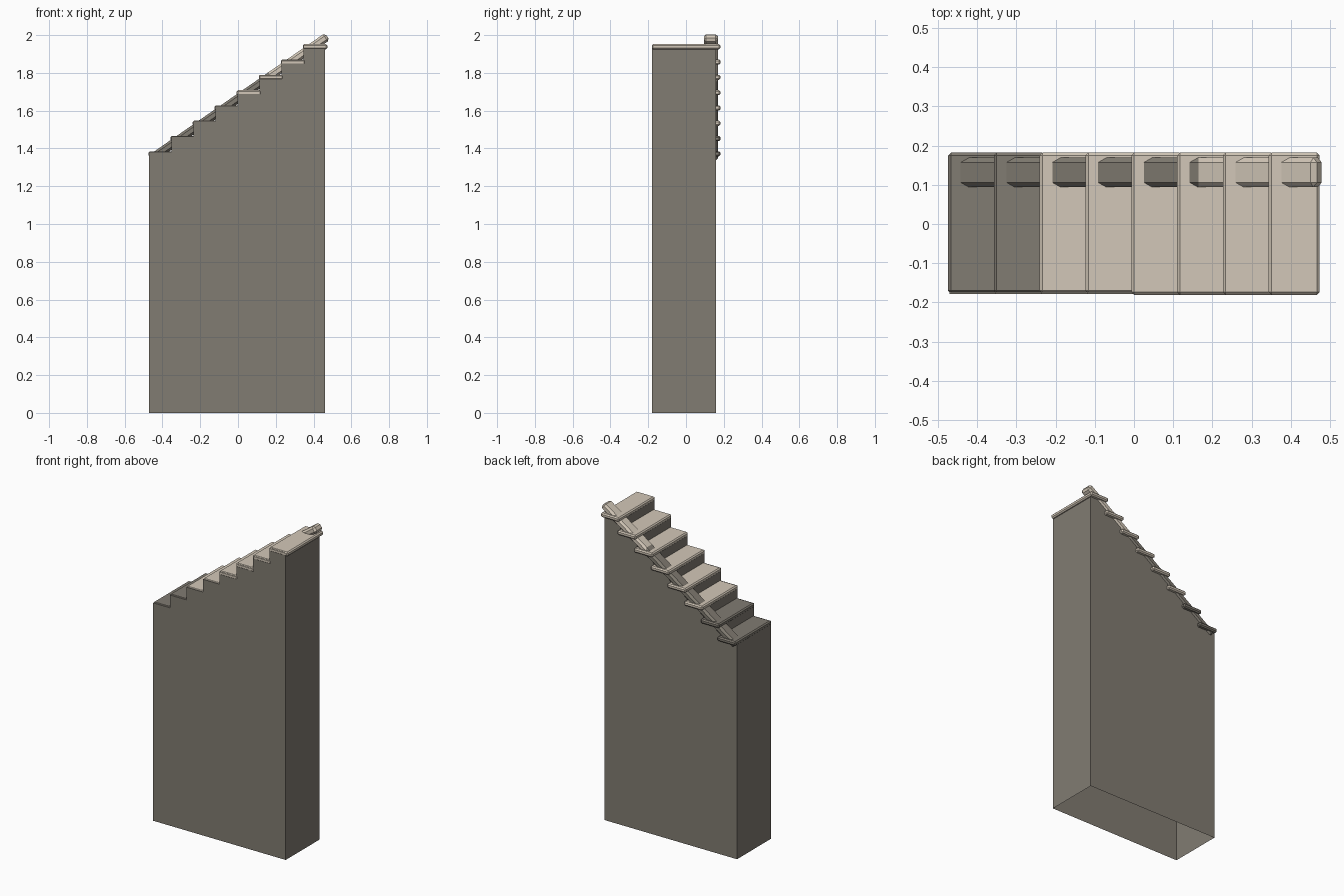
import bpy
import bmesh
import math
from mathutils import Vector

cube = bpy.data.objects.get("Cube")
if cube:
    bpy.data.objects.remove(cube, do_unlink=True)


def make_material(name, colour):
    mat = bpy.data.materials.new(name)
    mat.use_nodes = True
    mat.diffuse_color = (*colour, 1)
    mat.node_tree.nodes["Principled BSDF"].inputs["Base Color"].default_value = (*colour, 1)
    return mat


dark_stone = make_material("dark stone", (0.22, 0.20, 0.168))
pale_stone = make_material("pale stone", (0.65, 0.575, 0.48))


def add_object(name, bm, *mats):
    bmesh.ops.recalc_face_normals(bm, faces=bm.faces)
    mesh = bpy.data.meshes.new(name)
    bm.to_mesh(mesh)
    bm.free()
    for mat in mats:
        mesh.materials.append(mat)
    obj = bpy.data.objects.new(name, mesh)
    bpy.context.collection.objects.link(obj)
    return obj


def chamfered_box(low, high, chamfer):
    bm = bmesh.new()
    bmesh.ops.create_cube(bm, size=1)
    for v in bm.verts:
        v.co = Vector([a + (b - a) * (c + 0.5) for a, b, c in zip(low, high, v.co)])
    bmesh.ops.bevel(bm, geom=bm.edges[:], offset=chamfer, segments=1,
                    affect='EDGES', clamp_overlap=True)
    return bm


STEPS = 8
LEFT, RIGHT = -0.47, 0.46
RUN, RISE = 0.1168, 0.081
FIRST_TOP = 1.385
FRONT, BACK = -0.179, 0.16


def step_x(i):
    return LEFT + RUN * i


def step_top(i):
    return FIRST_TOP + RISE * i


# Stepped wall, a hollow shell open underneath
outline = [(LEFT, 0)]
for i in range(STEPS):
    end = RIGHT if i == STEPS - 1 else step_x(i + 1)
    top = step_top(i) - 0.004
    outline += [(step_x(i), top), (end, top)]
outline.append((RIGHT, 0))

bm = bmesh.new()
front = [bm.verts.new((x, FRONT, z)) for x, z in outline]
back = [bm.verts.new((x, BACK, z)) for x, z in outline]
bm.faces.new(front)
bm.faces.new(back)
for i in range(len(outline) - 1):
    bm.faces.new((front[i], front[i + 1], back[i + 1], back[i]))
add_object("stepped_wall", bm, dark_stone)

# Tread slabs, overhanging the back; the upper ones also show at the front
for i in range(STEPS):
    x, top = step_x(i), step_top(i)
    front_y = FRONT - 0.002 if i > 3 else FRONT + 0.002
    bm = chamfered_box((x - 0.004, front_y, top - 0.027),
                       (x + RUN + 0.009, 0.182, top), 0.007)
    add_object(f"tread_{i + 1}", bm, dark_stone if i < 2 else pale_stone)

# Sloping rail threaded through the treads along the back
slope = math.atan2(RISE, RUN)
start = Vector((-0.468, 0, 1.367))
length = (RIGHT - start.x) / math.cos(slope)
bm = chamfered_box((0, 0.094, -0.045), (length, 0.169, 0), 0.012)
for v in bm.verts:
    x, z = v.co.x, v.co.z
    v.co.x = start.x + x * math.cos(slope) - z * math.sin(slope)
    v.co.z = start.z + x * math.sin(slope) + z * math.cos(slope)
SPLIT = 0.165
bmesh.ops.bisect_plane(bm, geom=bm.verts[:] + bm.edges[:] + bm.faces[:],
                       plane_co=(SPLIT, 0, 0), plane_no=(1, 0, 0))
for f in bm.faces:
    f.material_index = int(f.calc_center_median().x > SPLIT)
add_object("sloping_rail", bm, dark_stone, pale_stone)
